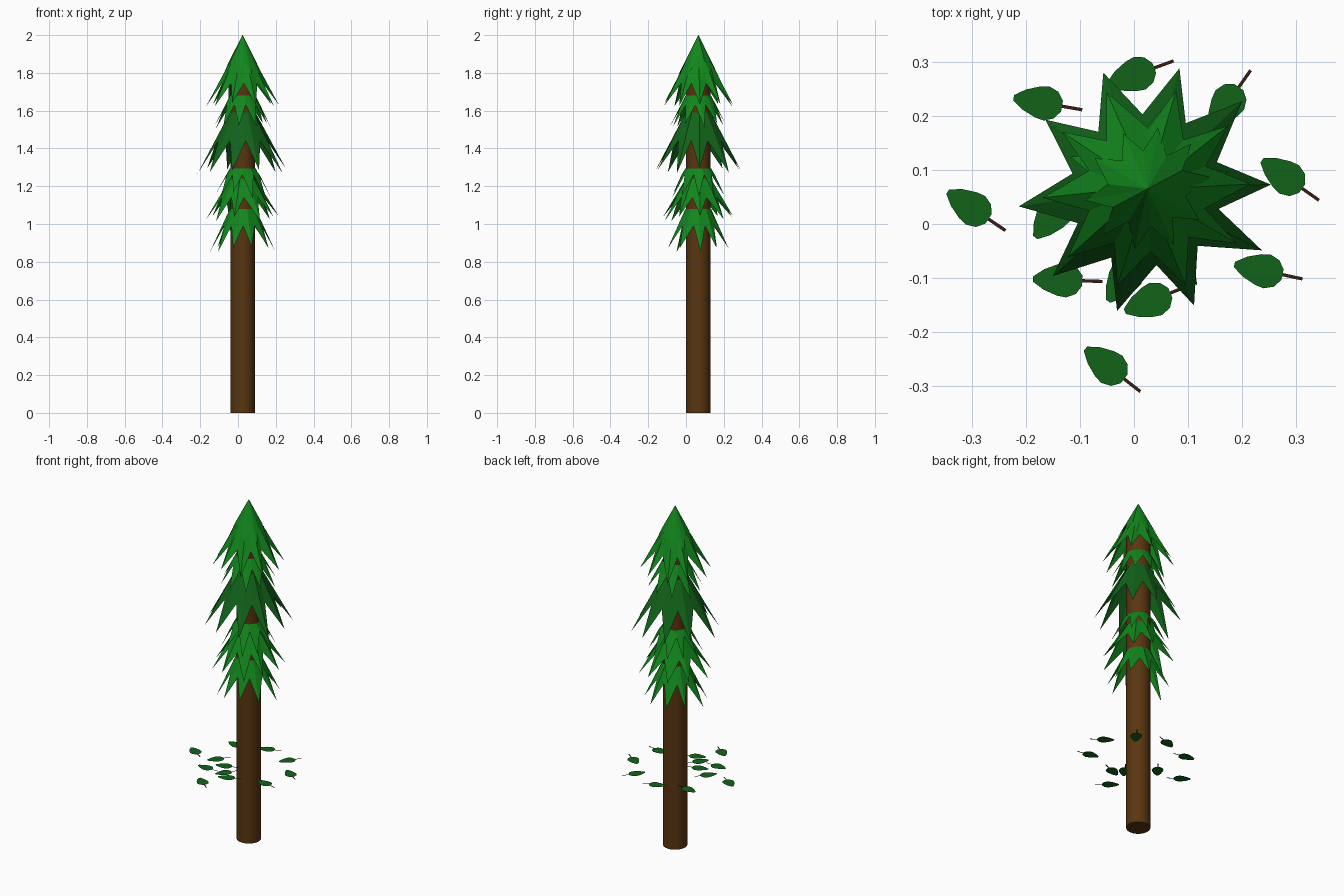
import bpy, random
from math import cos, sin, radians, tau

if "Cube" in bpy.data.objects:
    bpy.data.objects.remove(bpy.data.objects["Cube"])

random.seed(4)
CX, CY = 0.025, 0.065      # trunk axis
LEAF_Z = 0.44              # height of the fallen leaf ring


def material(name, rgb):
    m = bpy.data.materials.new(name)
    m.diffuse_color = (*rgb, 1)
    m.use_nodes = True
    m.node_tree.nodes["Principled BSDF"].inputs["Base Color"].default_value = m.diffuse_color
    return m


BARK = material("bark", (0.10, 0.036, 0.005))
LIGHT = material("light_green", (0.006, 0.24, 0.012))
DARK = material("dark_green", (0.006, 0.125, 0.01))
STEM = material("stem_brown", (0.045, 0.012, 0.006))


def make(name, verts, faces, mats, indices=None):
    me = bpy.data.meshes.new(name)
    me.from_pydata(verts, [], faces)
    for m in mats:
        me.materials.append(m)
    for p, i in zip(me.polygons, indices or []):
        p.material_index = i
    ob = bpy.data.objects.new(name, me)
    bpy.context.collection.objects.link(ob)
    return ob


# Trunk
bpy.ops.mesh.primitive_cylinder_add(vertices=32, radius=0.065, depth=1.84,
                                    location=(CX, CY, 0.92))
trunk = bpy.context.object
trunk.name = "trunk"
trunk.data.materials.append(BARK)
bpy.ops.object.shade_smooth_by_angle()


# Open skirt of drooping spikes around the trunk
def tier(name, top, notch, tip, mat, n=10, phase=-103):
    def point(r, z, a):
        return (CX + r * cos(a), CY + r * sin(a), z)
    verts, faces = [], []
    for i in range(2 * n):
        a = radians(phase) + tau * i / (2 * n)
        r, z = notch if i % 2 else tip
        jit = random.uniform(-0.03, 0.03)
        verts.append(point(top[0], top[1], a))
        verts.append(point(r * (1 + jit), z - (0 if i % 2 else jit * 0.5),
                           a + jit * 2))
    for i in range(2 * n):
        j = (i + 1) % (2 * n)
        faces.append((2 * i, 2 * i + 1, 2 * j + 1, 2 * j))
    make(name, verts, faces, [mat])


# Rows: top rim (r, z), notch (r, z), spike tip (r, z), colour, phase
tiers = [
    ((0.001, 2.00), (0.072, 1.86), (0.115, 1.77), LIGHT, -100),
    ((0.062, 1.87), (0.115, 1.745), (0.190, 1.635), LIGHT, -106),
    ((0.068, 1.68), (0.095, 1.63), (0.150, 1.52), LIGHT, -98),
    ((0.068, 1.59), (0.140, 1.44), (0.235, 1.28), DARK, -103),
    ((0.068, 1.295), (0.090, 1.26), (0.145, 1.15), LIGHT, -108),
    ((0.068, 1.24), (0.120, 1.14), (0.195, 1.03), LIGHT, -102),
    ((0.068, 1.08), (0.105, 0.99), (0.170, 0.865), LIGHT, -106),
]
for k, (top, notch, tip, mat, ph) in enumerate(tiers):
    tier(f"foliage_tier_{k + 1}", top, notch, tip, mat, phase=ph)

# Flat leaves: blade outline (from tip) mirrored, plus a thin stem
HALF = [(0.0, 0.005), (0.02, 0.019), (0.045, 0.029), (0.062, 0.032),
        (0.08, 0.025), (0.091, 0.010)]
OUTLINE = HALF + [(u, -v) for u, v in reversed(HALF)]
STALK = [(0.088, 0.003), (0.129, 0.003), (0.129, -0.003), (0.088, -0.003)]


def leaf(name, x, y, deg):
    c, s = cos(radians(deg)), sin(radians(deg))
    verts = [(x + u * c - v * s, y + u * s + v * c, LEAF_Z)
             for u, v in OUTLINE + STALK]
    n = len(OUTLINE)
    make(name, verts, [tuple(reversed(range(n))), (n + 3, n + 2, n + 1, n)],
         [DARK, STEM], [0, 1])


# Rows: leaf tip x, y and heading of the stem
leaves = [(-0.223, 0.234, -10), (-0.048, 0.258, 20), (0.142, 0.179, 55),
          (0.237, 0.118, -35), (0.186, -0.075, -12), (-0.090, -0.231, -38),
          (-0.187, -0.102, -2), (-0.345, 0.060, -34), (-0.017, -0.162, 22),
          (-0.048, -0.143, 55), (-0.183, -0.025, 52), (-0.115, -0.045, 18)]
for k, row in enumerate(leaves):
    leaf(f"leaf_{k + 1}", *row)
